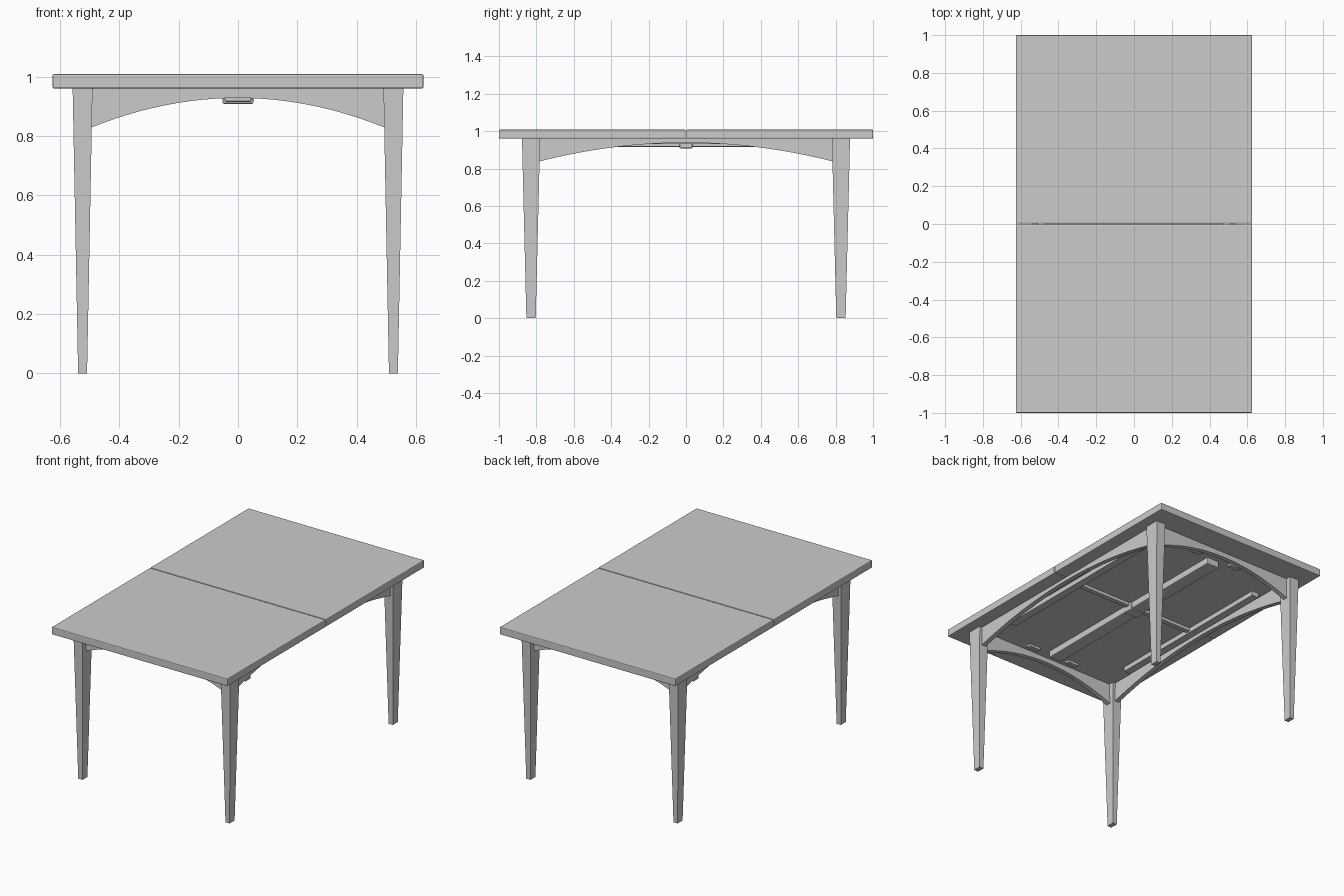
import bpy, bmesh

cube = bpy.data.objects.get("Cube")
if cube:
    bpy.data.objects.remove(cube)

grey = bpy.data.materials.new("plain_grey")
grey.use_nodes = True
COLOUR = (0.6, 0.6, 0.6, 1)
grey.diffuse_color = COLOUR
grey.node_tree.nodes["Principled BSDF"].inputs["Base Color"].default_value = COLOUR


def finish(name, bm, bevel=0):
    bmesh.ops.recalc_face_normals(bm, faces=bm.faces)
    mesh = bpy.data.meshes.new(name)
    bm.to_mesh(mesh)
    bm.free()
    mesh.materials.append(grey)
    obj = bpy.data.objects.new(name, mesh)
    bpy.context.collection.objects.link(obj)
    if bevel:
        mod = obj.modifiers.new("soft_edges", "BEVEL")
        mod.width = bevel
        mod.segments = 2
    return obj


def box(name, x, y, z, bevel=0):
    """Box from (low, high) ranges on each axis."""
    bm = bmesh.new()
    bmesh.ops.create_cube(bm, size=1)
    for v in bm.verts:
        v.co = [r[0] if c < 0 else r[1] for c, r in zip(v.co, (x, y, z))]
    return finish(name, bm, bevel)


def span(centre, half):
    return (centre - half, centre + half)


# Tabletop: two leaves with a fine joint between them
for side, name in ((-1, "front_leaf"), (1, "back_leaf")):
    box(name, (-0.625, 0.625), sorted((side * 0.002, side)), (0.96, 1.008), 0.005)


# Tapered legs
def leg(name, sx, sy):
    bm = bmesh.new()
    bmesh.ops.create_cube(bm, size=1)
    for v in bm.verts:
        top = v.co.z > 0
        hx, hy = (0.0335, 0.0485) if top else (0.015, 0.025)
        v.co = (sx * 0.5235 + (hx if v.co.x > 0 else -hx),
                sy * 0.8285 + (hy if v.co.y > 0 else -hy),
                0.96 if top else 0)
    finish(name, bm)


for sx, x_name in ((-1, "right"), (1, "left")):
    for sy, y_name in ((-1, "front"), (1, "back")):
        leg(f"{y_name}_{x_name}_leg", sx, sy)


# Arched aprons: a strip with a curved lower edge, given thickness
def apron(name, half, low, crown, place, thick=0.03, steps=24):
    bm = bmesh.new()
    profile = [(half, 0.96), (-half, 0.96)]
    for i in range(steps + 1):
        t = 2 * i / steps - 1
        profile.append((half * t, crown - (crown - low) * abs(t) ** 2))
    face = bm.faces.new([bm.verts.new(place(u, -thick / 2, z)) for u, z in profile])
    moved = bmesh.ops.extrude_face_region(bm, geom=[face])["geom"]
    offset = [b - a for a, b in zip(place(0, 0, 0), place(0, thick, 0))]
    bmesh.ops.translate(bm, vec=offset,
                        verts=[g for g in moved if isinstance(g, bmesh.types.BMVert)])
    obj = finish(name, bm)
    bpy.context.view_layer.objects.active = obj
    obj.select_set(True)
    bpy.ops.object.shade_smooth_by_angle()
    obj.select_set(False)


for s, end, flank in ((-1, "front", "right"), (1, "back", "left")):
    apron(f"{end}_apron", 0.495, 0.828, 0.928,
          lambda u, w, z, s=s: (u, s * 0.828 + w, z))
    apron(f"{flank}_apron", 0.785, 0.838, 0.938,
          lambda u, w, z, s=s: (s * 0.523 + w, u, z))

# Extension hardware beneath the top
box("centre_rail", span(0, 0.045), span(0, 0.74), (0.915, 0.96), 0.006)
box("centre_lock", span(0, 0.052), span(0, 0.035), (0.908, 0.96), 0.006)
box("cross_bar", span(0, 0.43), span(0, 0.015), (0.94, 0.96))
for s, flank in ((-1, "right"), (1, "left")):
    box(f"{flank}_slide", span(s * 0.45, 0.025), span(0, 0.6), (0.93, 0.96))
    for e, end in ((-1, "front"), (1, "back")):
        box(f"{end}_{flank}_block", span(s * 0.15, 0.04), span(e * 0.76, 0.015), (0.945, 0.96))
